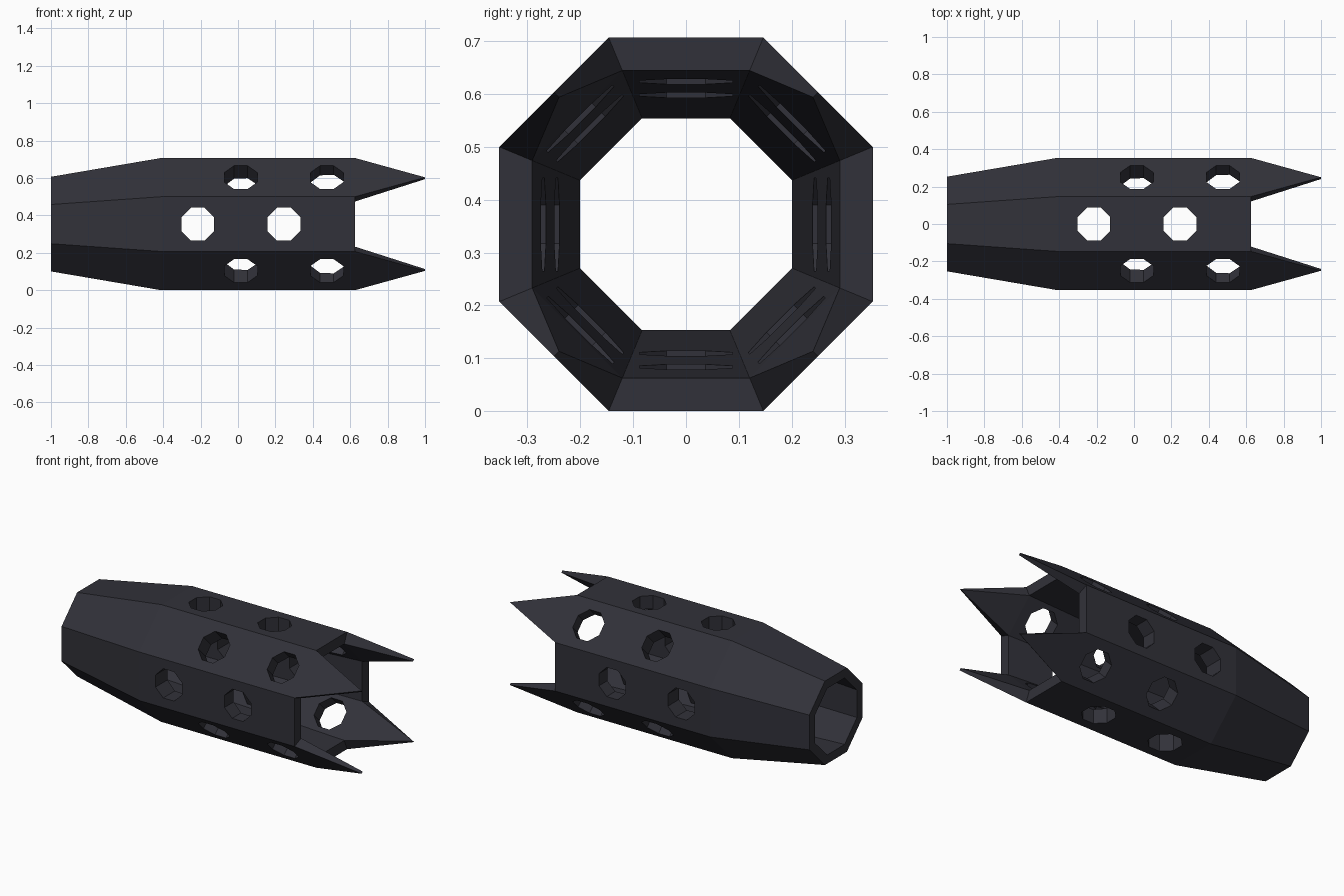
import bpy, bmesh, math
from mathutils import Matrix, Vector

cube = bpy.data.objects.get("Cube")
if cube:
    bpy.data.objects.remove(cube, do_unlink=True)

SIDES = 8
STEP = math.tau / SIDES
CENTRE_Z = 0.3535
FRONT_X, TIP_X = 0.625, 1.0

# One dark material
mat = bpy.data.materials.new("dark slate")
mat.use_nodes = True
colour = (0.031, 0.031, 0.041, 1)
mat.diffuse_color = colour
mat.node_tree.nodes["Principled BSDF"].inputs["Base Color"].default_value = colour


def make_object(name, bm):
    bmesh.ops.recalc_face_normals(bm, faces=bm.faces)
    mesh = bpy.data.meshes.new(name)
    bm.to_mesh(mesh)
    bm.free()
    mesh.materials.append(mat)
    obj = bpy.data.objects.new(name, mesh)
    bpy.context.collection.objects.link(obj)
    return obj


def polar(x, radius, angle):
    return Vector((x, radius * math.cos(angle), CENTRE_Z + radius * math.sin(angle)))


def ring(bm, x, apothem):
    radius = apothem / math.cos(STEP / 2)
    return [bm.verts.new(polar(x, radius, STEP * (i + 0.5))) for i in range(SIDES)]


# Octagonal sleeve: tapered outside, conical bore, pointed prongs on the diagonals
bm = bmesh.new()
outer = [ring(bm, x, a) for x, a in ((-1, 0.253), (-0.41, 0.3535), (FRONT_X, 0.3535))]
inner = [ring(bm, x, a) for x, a in ((-1, 0.2005), (FRONT_X, 0.291))]
loops = [inner[1], inner[0]] + outer
for a, b in zip(loops, loops[1:]):
    for i in range(SIDES):
        j = (i + 1) % SIDES
        bm.faces.new((a[i], a[j], b[j], b[i]))
for i in range(SIDES):
    j = (i + 1) % SIDES
    o1, o2, n1, n2 = outer[-1][i], outer[-1][j], inner[1][i], inner[1][j]
    if i % 2:
        bm.faces.new((o1, o2, n2, n1))
    else:
        tip_out = bm.verts.new(polar(TIP_X, 0.3535, STEP * (i + 1)))
        tip_in = bm.verts.new(polar(TIP_X, 0.34, STEP * (i + 1)))
        bm.faces.new((o1, o2, tip_out))
        bm.faces.new((n1, n2, tip_in))
        bm.faces.new((o1, tip_out, tip_in, n1))
        bm.faces.new((o2, tip_out, tip_in, n2))
sleeve = make_object("vented_sleeve", bm)

# Octagonal vent cutters, staggered between straight and diagonal sides
bm = bmesh.new()
vent_radius = 0.088 / math.cos(STEP / 2)
for i in range(SIDES):
    for x in ((0.015, 0.475) if i % 2 else (-0.215, 0.245)):
        place = (Matrix.Translation((x, 0, CENTRE_Z))
                 @ Matrix.Rotation(STEP * i, 4, 'X')
                 @ Matrix.Translation((0, 0, 0.32))
                 @ Matrix.Rotation(STEP / 2, 4, 'Z'))
        bmesh.ops.create_cone(bm, cap_ends=True, segments=SIDES, radius1=vent_radius,
                              radius2=vent_radius, depth=0.22, matrix=place)
cutter = make_object("vent_cutter", bm)
cutter.hide_render = True

# Cut the vents and drop the cutter
cut = sleeve.modifiers.new("vents", 'BOOLEAN')
cut.operation = 'DIFFERENCE'
cut.solver = 'EXACT'
cut.object = cutter
bpy.context.view_layer.objects.active = sleeve
sleeve.select_set(True)
bpy.ops.object.modifier_apply(modifier=cut.name)
bpy.data.objects.remove(cutter, do_unlink=True)
